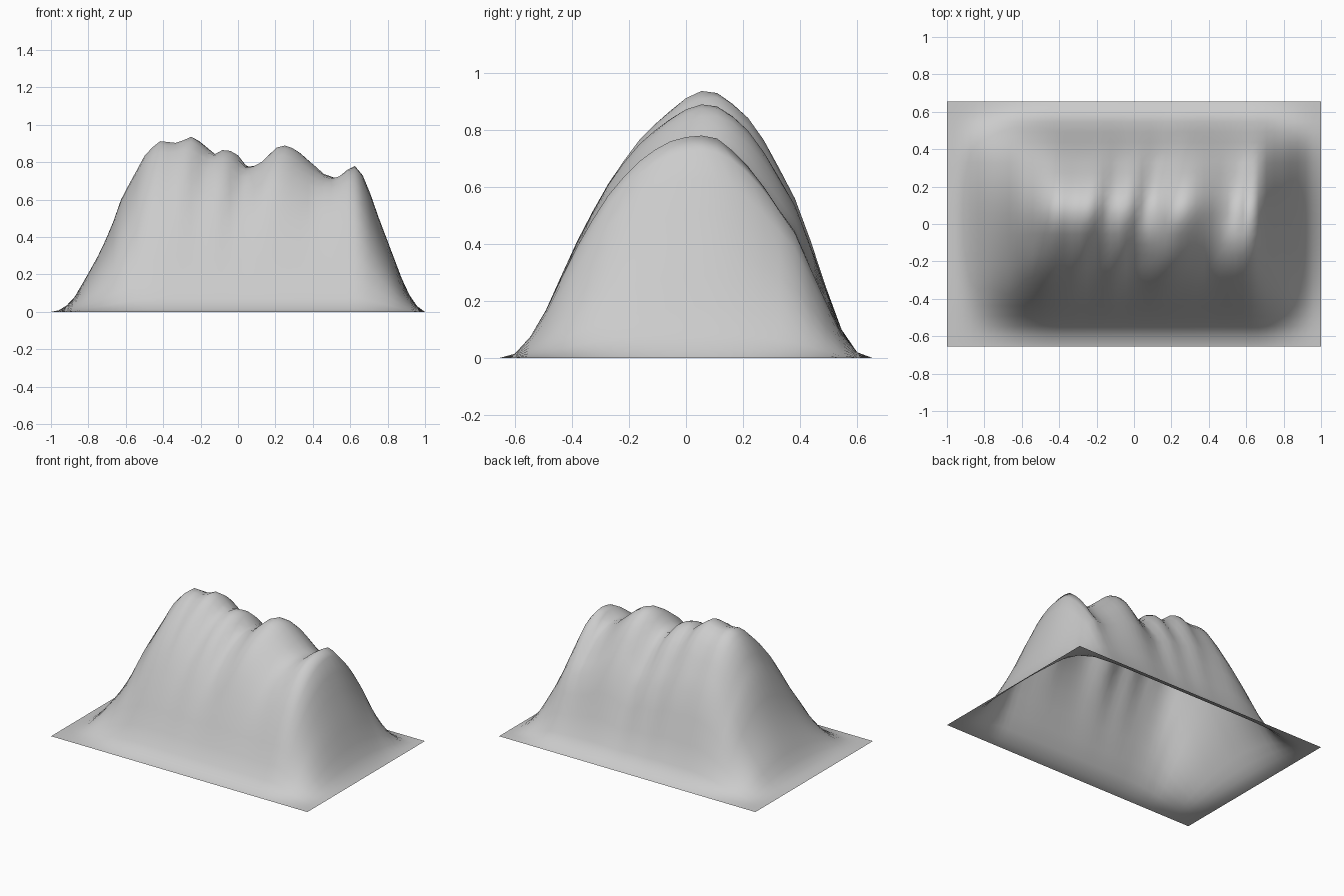
import bpy, bmesh, math

if "Cube" in bpy.data.objects:
    bpy.data.objects.remove(bpy.data.objects["Cube"])

NX, NY = 48, 24
HX, HY = 1.0, 0.655
BASE = 0.78  # height of the plain mound under the peaks

# Skyline along x, evenly spaced from -1 to 1
CREST = [0, .01, .04, .09, .17, .25, .33, .42, .52, .635, .71, .78, .85, .89, .92, .915, .91,
         .925, .945, .915, .88, .845, .87, .865, .84, .775, .78, .80, .845, .885, .895, .88, .85,
         .81, .775, .735, .72, .70, .755, .78, .73, .63, .51, .40, .29, .18, .09, .03, 0]
# Cross-section of the mound along y (front to back)
MOUND = [0, .015, .075, .165, .28, .39, .485, .57, .635, .69, .73, .76, .775, .78, .77, .74,
         .69, .625, .55, .475, .345, .215, .09, .02, 0]
# How strongly peaks and gullies show along y
PEAK = [0, 0, 0, .02, .06, .1, .14, .2, .28, .38, .52, .68, .86, .95, 1, .98, .95, .85, .72, .55,
        .42, .2, .06, 0, 0]


def sample(table, t):
    """Linear lookup, t in 0..1"""
    t = min(max(t, 0), 1) * (len(table) - 1)
    i = min(int(t), len(table) - 2)
    return table[i] + (table[i + 1] - table[i]) * (t - i)


def crest(x):
    return sample(CREST, (x + HX) / (2 * HX))


def envelope(x):
    """Fall-off of the mound at its two ends"""
    if x < -0.42:
        return min(1, crest(x) / 0.92)
    return min(1, crest(x) / BASE) if x > 0.61 else 1


def flute(x):
    """Fine part of the skyline, carried down the front as shallow gullies"""
    if abs(x) > 0.5:
        return 0
    return crest(x) - sum(crest(x + d * 0.04) for d in range(-4, 5)) / 9


def height(x, y):
    t = (y + HY) / (2 * HY)
    u = x - 0.2 * (y - 0.05)  # gullies run slightly diagonally
    bump = crest(u) - BASE * envelope(u)
    low = 0.35 * math.exp(-((y + 0.22) / 0.13) ** 2) * flute(u)
    return envelope(x) * (sample(MOUND, t) + bump * sample(PEAK, t) + low)


# Mountain ridge: an open grid sheet raised by the height rule
bm = bmesh.new()
bmesh.ops.create_grid(bm, x_segments=NX, y_segments=NY, size=1)
for v in bm.verts:
    v.co.y *= HY
    v.co.z = height(v.co.x, v.co.y)
for f in bm.faces:
    f.smooth = True
mesh = bpy.data.meshes.new("mountain_ridge")
bm.to_mesh(mesh)
bm.free()

stone = bpy.data.materials.new("light grey stone")
stone.diffuse_color = (0.6, 0.6, 0.6, 1)
stone.use_nodes = True
stone.node_tree.nodes["Principled BSDF"].inputs["Base Color"].default_value = stone.diffuse_color
mesh.materials.append(stone)
ridge = bpy.data.objects.new("mountain_ridge", mesh)
bpy.context.collection.objects.link(ridge)
